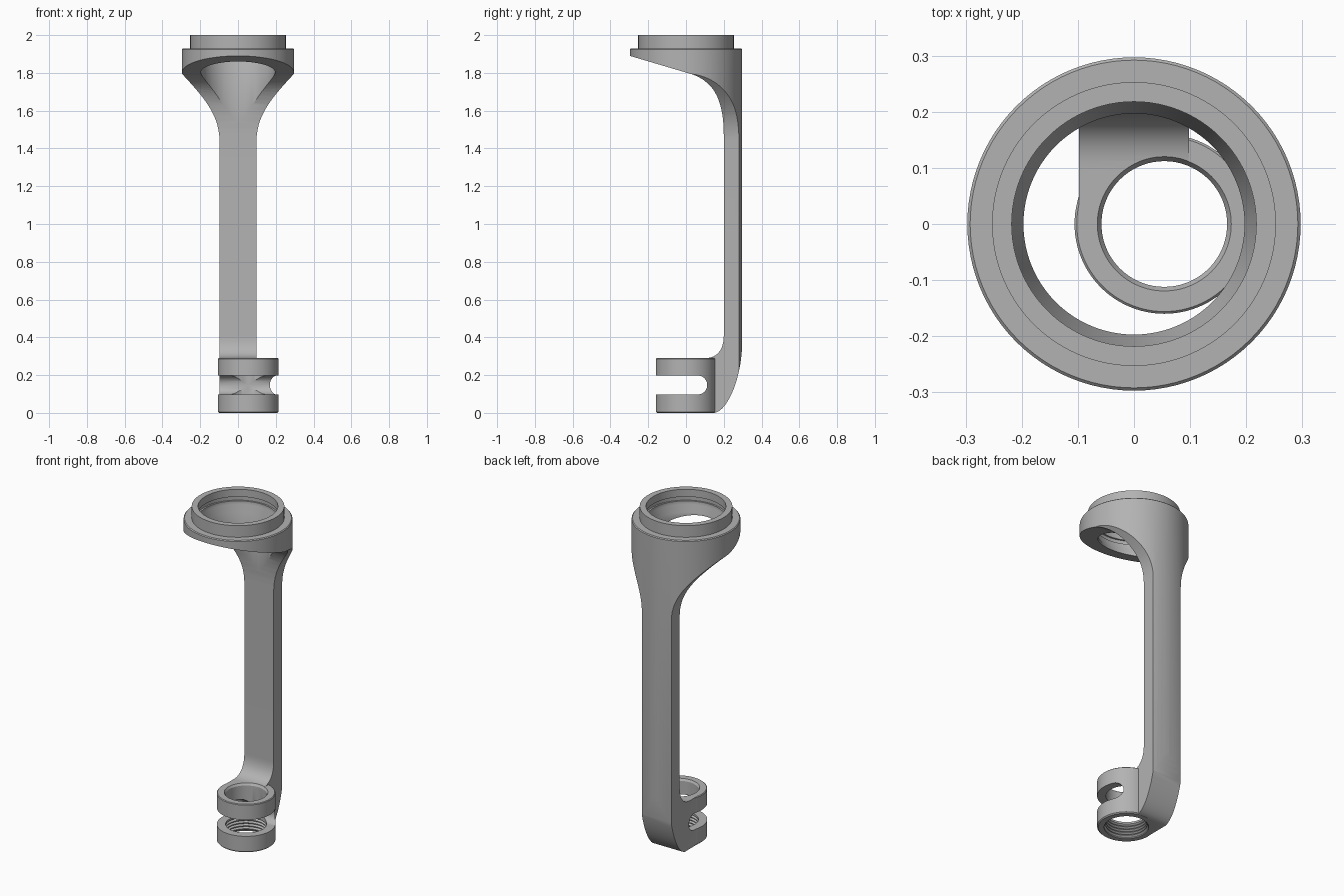
import bpy, bmesh, math
from mathutils import Vector
from mathutils.geometry import interpolate_bezier

cube = bpy.data.objects.get("Cube")
if cube:
    bpy.data.objects.remove(cube, do_unlink=True)

grey = bpy.data.materials.new("satin grey")
grey.use_nodes = True
COLOUR = (0.45, 0.45, 0.45, 1)
grey.diffuse_color = COLOUR
grey.node_tree.nodes["Principled BSDF"].inputs["Base Color"].default_value = COLOUR


def make(name, bm):
    bmesh.ops.recalc_face_normals(bm, faces=bm.faces)
    mesh = bpy.data.meshes.new(name)
    bm.to_mesh(mesh)
    bm.free()
    mesh.materials.append(grey)
    ob = bpy.data.objects.new(name, mesh)
    bpy.context.collection.objects.link(ob)
    return ob


def lathe(name, profile, cx=0.0, steps=96):
    """Closed solid turned about a vertical axis from (radius, z) points."""
    bm = bmesh.new()
    rings = []
    for r, z in profile:
        rings.append([bm.verts.new((cx + r * math.cos(a), r * math.sin(a), z))
                      for a in (math.tau * i / steps for i in range(steps))])
    for low, high in zip(rings, rings[1:]):
        for i in range(steps):
            j = (i + 1) % steps
            bm.faces.new((low[i], low[j], high[j], high[i]))
    bm.faces.new(rings[0])
    bm.faces.new(rings[-1])
    return make(name, bm)


def extrude(name, outline, along):
    """Solid from a (horizontal, z) outline pushed along x or y."""
    bm = bmesh.new()
    place = (lambda h, z, d: (d, h, z)) if along == "x" else (lambda h, z, d: (h, d, z))
    a, b = [[bm.verts.new(place(h, z, d)) for h, z in outline] for d in (-0.5, 0.5)]
    bm.faces.new(a)
    bm.faces.new(b)
    for i in range(len(a)):
        j = (i + 1) % len(a)
        bm.faces.new((a[i], a[j], b[j], b[i]))
    return make(name, bm)


def bend(*points, n=16):
    return [(p.x, p.y) for p in interpolate_bezier(*[Vector((h, z, 0)) for h, z in points], n)]


def combine(target, tool, operation):
    mod = target.modifiers.new(operation.title(), "BOOLEAN")
    mod.operation, mod.solver, mod.object = operation, "EXACT", tool
    bpy.context.view_layer.update()
    graph = bpy.context.evaluated_depsgraph_get()
    mesh = bpy.data.meshes.new_from_object(target.evaluated_get(graph))
    target.modifiers.clear()
    target.data = mesh
    bpy.data.objects.remove(tool, do_unlink=True)


# Round blank with the stepped collar rim
arm = lathe("support_arm", [(0.297, -0.1), (0.297, 1.925), (0.292, 1.93),
                            (0.253, 1.93), (0.253, 2.0)])

# Side outline: sloping collar, slim arm and curved heel
side = [(-0.4, 2.1), (-0.4, 1.92), (-0.297, 1.89)]
side += bend((0.04, 1.79), (0.14, 1.75), (0.2, 1.67), (0.2, 1.47))
side += bend((0.2, 0.41), (0.2, 0.34), (0.17, 0.29), (0.1, 0.29))
side += [(0.03, 0.29), (0.03, 0.0)]
side += bend((0.15, 0.0), (0.22, 0.01), (0.293, 0.18), (0.297, 0.36))
side += [(0.4, 0.4), (0.4, 2.1)]
combine(arm, extrude("side_outline", side, "x"), "INTERSECT")

# Front outline: collar narrowing into the arm
flare = bend((0.31, 1.81), (0.2, 1.69), (0.098, 1.59), (0.098, 1.44))
half = [(0.4, 2.1), (0.4, 1.9)] + flare + [(0.098, -0.1)]
front = half + [(-x, z) for x, z in reversed(half)]
combine(arm, extrude("front_outline", front, "y"), "INTERSECT")

# Collar bore with a seat, groove and tapered throat
combine(arm, lathe("collar_bore", [(0.197, 1.2), (0.197, 1.87), (0.218, 1.91), (0.218, 1.93),
                                   (0.228, 1.93), (0.228, 1.955), (0.218, 1.955),
                                   (0.218, 2.1)]), "DIFFERENCE")

# Offset clamp ring at the foot
RING_X = 0.054
combine(arm, lathe("clamp_ring", [(0.154, 0.0), (0.16, 0.006), (0.16, 0.286),
                                  (0.156, 0.29)], RING_X), "UNION")

# Slot with a rounded end, splitting the ring in two
slot = [(-0.4, 0.098)] + bend((0.065, 0.098), (0.09, 0.098), (0.112, 0.12), (0.112, 0.147))
slot += bend((0.112, 0.148), (0.112, 0.175), (0.09, 0.197), (0.065, 0.197)) + [(-0.4, 0.197)]
combine(arm, extrude("ring_slot", slot, "x"), "DIFFERENCE")

# Ring bore, threaded through the lower half
thread = [(0.122, -0.05), (0.122, 0.006), (0.112, 0.014)]
for i in range(4):
    z = 0.018 + i * 0.018
    thread += [(0.112, z), (0.122, z + 0.007), (0.112, z + 0.014)]
thread += [(0.112, 0.278), (0.12, 0.291), (0.12, 0.42)]
combine(arm, lathe("ring_bore", thread, RING_X), "DIFFERENCE")

# Smooth curves, crisp edges
bpy.ops.object.select_all(action="DESELECT")
arm.select_set(True)
bpy.context.view_layer.objects.active = arm
bpy.ops.object.shade_smooth_by_angle(angle=math.radians(28))
